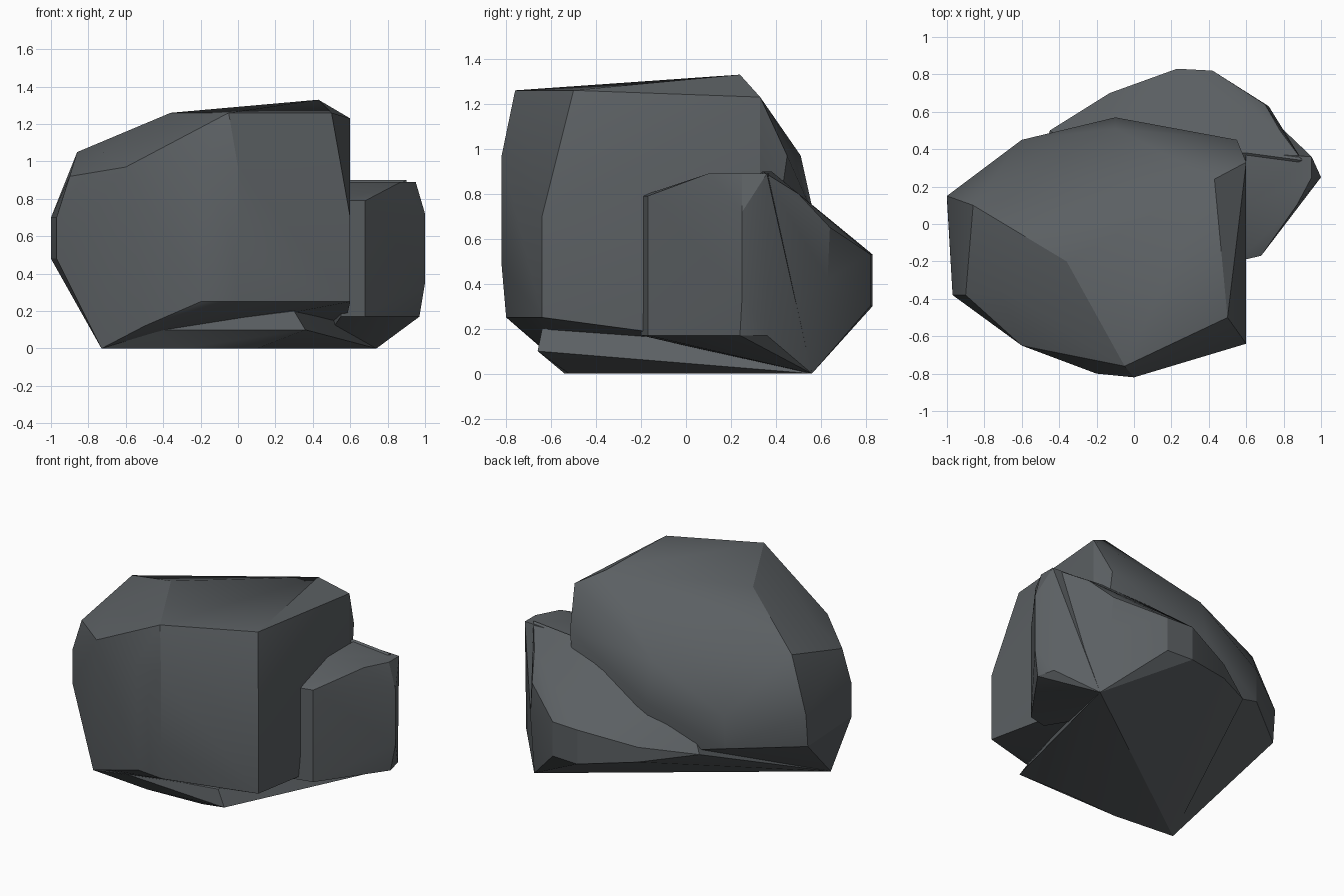
import bpy
import bmesh
from math import radians

default_cube = bpy.data.objects.get("Cube")
if default_cube:
    bpy.data.objects.remove(default_cube, do_unlink=True)

# One dark stone colour
slate = bpy.data.materials.new("slate_grey")
slate.use_nodes = True
slate.diffuse_color = (.105, .116, .124, 1)
shader = slate.node_tree.nodes["Principled BSDF"]
shader.inputs["Base Color"].default_value = slate.diffuse_color


def add_stone(name, layers):
    """Chiselled stone: a convex hull around the corners found at each height."""
    bm = bmesh.new()
    for height, corners in layers.items():
        for x, y in corners:
            bm.verts.new((x, y, height))
    hull = bmesh.ops.convex_hull(bm, input=bm.verts)
    buried = set(hull["geom_interior"] + hull["geom_unused"])
    buried_corners = [item for item in buried if isinstance(item, bmesh.types.BMVert)]
    bmesh.ops.delete(bm, geom=buried_corners, context="VERTS")
    bmesh.ops.recalc_face_normals(bm, faces=bm.faces)

    mesh = bpy.data.meshes.new(name)
    bm.to_mesh(mesh)
    bm.free()
    mesh.materials.append(slate)
    stone = bpy.data.objects.new(name, mesh)
    bpy.context.collection.objects.link(stone)
    bpy.ops.object.select_all(action="DESELECT")
    stone.select_set(True)
    bpy.context.view_layer.objects.active = stone
    bpy.ops.object.shade_smooth_by_angle(angle=radians(22))


def upright(corners, *heights):
    """Repeat the same corners at several heights, for sheer sides."""
    return {height: list(corners) for height in heights}


# Corners of the ground diagonal, shared by the stones that meet there
ground_left = (-.73, -.5)
ground_right = (.74, .56)

# Large boulder: tilted top, sheer right face, overhanging front and back
add_stone("main_boulder", {
    1.33: [(.43, .24)],
    1.26: [(.5, -.5), (-.05, -.76), (-.36, -.2)],
    1.23: [(.6, .33)],
    1.05: [(-.72, -.35), (-.86, .1)],
    .97: [(-.1, .51), (.55, .45), (0, -.82), (-.2, -.8), (-.6, -.65)],
    .92: [(-.9, -.38)],
    .7: [(-1, .15), (-.6, .45), (-.1, .57), (-.97, -.38), (.6, -.64)],
    .48: [(-1, .13), (-.6, .45), (-.97, -.38), (0, -.82), (.6, .33)],
    .35: [(-.1, .5), (.5, .4)],
    .25: [(.6, -.64), (0, -.8), (-.2, -.78)],
    .12: [(-.5, -.65), (.57, .33)],
    0: [ground_left],
})

# Flat foot that carries the boulder
add_stone("foot_slab", {
    .3: [(.5, .3), (0, -.1)],
    .2: [(.3, -.64)],
    .1: [(-.5, -.6), (.36, -.66)],
    0: [ground_right, ground_left, (-.3, -.54), (.1, -.52)],
})

# Low stone leaning against the back, undercut up from the ground diagonal
back_edge = [(.23, .83), (.42, .82)]
back_ridge = [(-.13, .7)]
add_stone("back_stone", {
    .9: [(.6, .38), (.9, .34)],
    .8: [(.3, .5), (.78, .5)],
    .65: [(.7, .64), (-.3, .4)],
    **upright(back_edge, .3, .53),
    **upright(back_ridge, .36, .46),
    .42: [(-.45, .5), (.72, .63)],
    .2: [(.9, .34)],
    0: [ground_right, ground_left],
})

# Side stone with a sharp outer edge
outer_edge = [(1, .25)]
add_stone("side_stone", {
    .89: [(.6, .1), (.87, .1), (.95, .25), (.95, .36), (.6, .38)],
    .79: [(.55, -.2), (.68, -.17)],
    **upright(outer_edge, .35, .72),
    .17: [(.55, -.2), (.68, -.17), (.97, .24), (.94, .36)],
    .1: [(.5, .1)],
    0: [ground_right],
})
